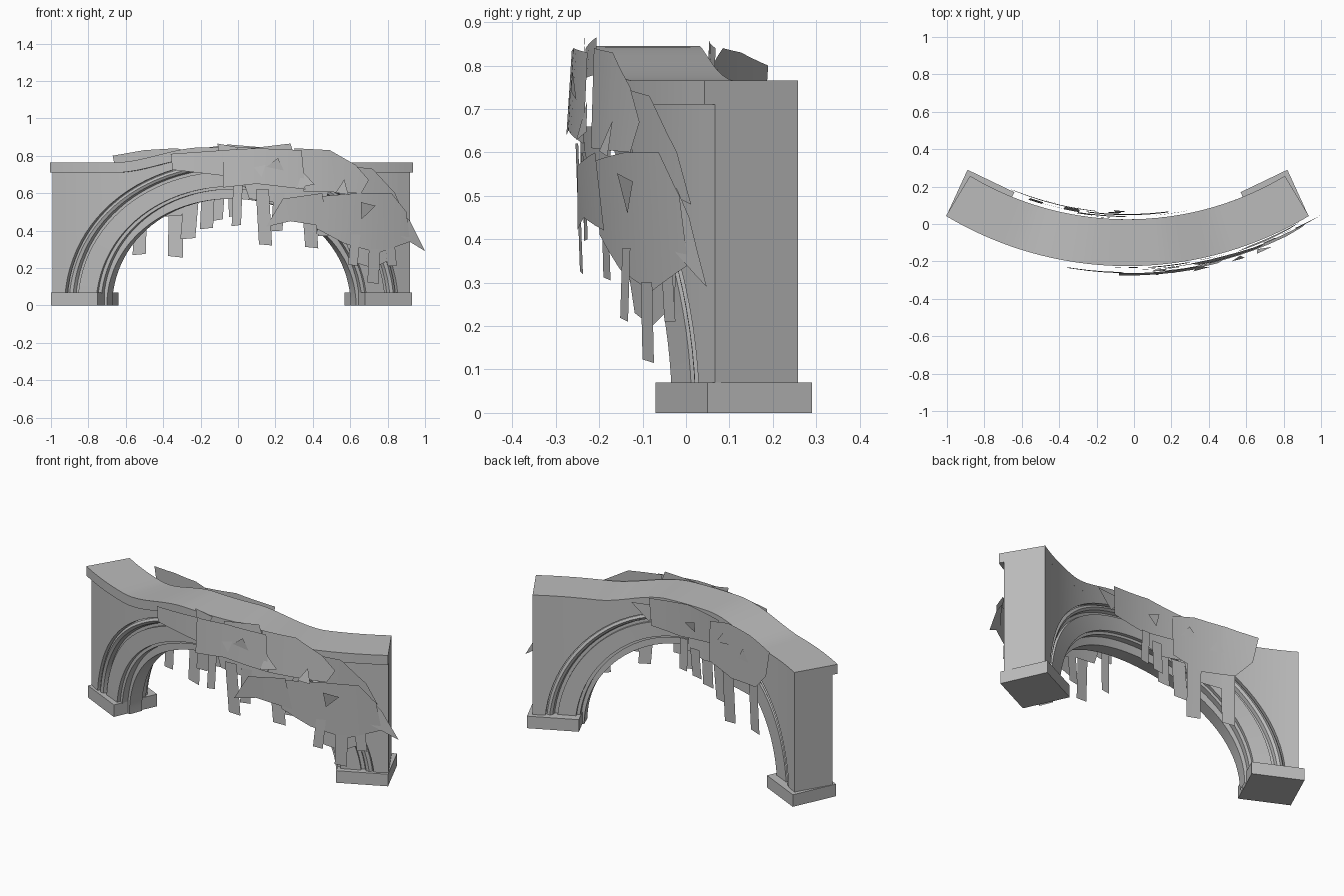
import bpy, bmesh, math, random

random.seed(4)
if "Cube" in bpy.data.objects:
    bpy.data.objects.remove(bpy.data.objects["Cube"])

# One stone grey for everything
stone = bpy.data.materials.new("stone_grey")
stone.use_nodes = True
GREY = (0.5, 0.5, 0.5, 1)
stone.diffuse_color = GREY
stone.node_tree.nodes["Principled BSDF"].inputs["Base Color"].default_value = GREY

CX, CY = -0.035, 1.665        # centre of the curved plan
FRONT, BACK, CAP = 1.862, 1.64, 1.89
END = 0.539                   # half angle of the wall
STEPS = 48


def polar(theta, r, z):
    return (CX + r * math.sin(theta), CY - r * math.cos(theta), z)


def top_height(theta):
    t = min(1, max(0, (0.62 - abs(theta) * FRONT) / 0.47))
    return 0.765 + 0.08 * t * t * (3 - 2 * t)


def finish(name, bm, angle=35, recalc=True):
    bmesh.ops.remove_doubles(bm, verts=bm.verts, dist=0.0001)
    if recalc:
        bmesh.ops.recalc_face_normals(bm, faces=bm.faces)
    mesh = bpy.data.meshes.new(name)
    bm.to_mesh(mesh)
    bm.free()
    mesh.materials.append(stone)
    obj = bpy.data.objects.new(name, mesh)
    bpy.context.collection.objects.link(obj)
    bpy.ops.object.select_all(action='DESELECT')
    obj.select_set(True)
    bpy.context.view_layer.objects.active = obj
    bpy.ops.object.shade_smooth_by_angle(angle=math.radians(angle))
    return obj


def loft(bm, rows, closed=False):
    rings = [[bm.verts.new(p) for p in row] for row in rows]
    n = len(rings[0])
    for a, b in zip(rings, rings[1:]):
        for i in range(n if closed else n - 1):
            j = (i + 1) % n
            bm.faces.new((a[i], a[j], b[j], b[i]))
    return rings


# Arch mouldings and soffit: (offset from opening, radius), mirrored front to back
half = [(0.20, 1.862), (0.20, 1.835), (0.192, 1.85), (0.175, 1.858), (0.158, 1.85),
        (0.15, 1.83), (0.13, 1.83), (0.13, 1.845), (0.02, 1.845), (0.02, 1.825),
        (0, 1.825), (0, 1.79), (-0.02, 1.79)]
profile = half + [(e, FRONT + BACK - r) for e, r in reversed(half)]


def arch_point(phi, e):
    rise = 0.62 + e * (0.75 if e > 0 else 2.5)
    return (0.73 + e) * math.cos(phi) / FRONT, rise * math.sin(phi)


bm = bmesh.new()
phis = [math.pi * i / STEPS for i in range(STEPS + 1)]
rows = []
for phi in phis:
    row = []
    for e, r in profile:
        theta, z = arch_point(phi, e)
        row.append(polar(theta, r, z))
    rows.append(row)
loft(bm, rows)

# Wall faces above the arch, and the end faces
columns = [(END, 0)] + [arch_point(p, 0.20) for p in phis] + [(-END, 0)]
for r in (FRONT, BACK):
    loft(bm, [[polar(t, r, z), polar(t, r, top_height(t) - 0.03)] for t, z in columns])
for t in (END, -END):
    zt = top_height(t) - 0.03
    loft(bm, [[polar(t, r, 0), polar(t, r, zt)] for r in (FRONT, BACK)])
finish("arch_wall", bm)

# Coping that overhangs the front
bm = bmesh.new()
rows = []
for i in range(STEPS + 1):
    t = END * (2 * i / STEPS - 1)
    h = top_height(t)
    rows.append([polar(t, CAP, h - 0.055), polar(t, CAP, h),
                 polar(t, BACK, h), polar(t, BACK, h - 0.055)])
rings = loft(bm, rows, closed=True)
bm.faces.new(rings[0])
bm.faces.new(rings[-1])
finish("coping", bm)

# Plinth blocks under both legs
for side, name in ((-1, "right_plinth"), (1, "left_plinth")):
    bm = bmesh.new()
    foot = [(0.965, 0.05), (0.715, -0.07), (0.605, 0.17), (0.855, 0.29)]
    rings = loft(bm, [[(CX + side * x, y, z) for x, y in foot] for z in (0, 0.07)], closed=True)
    for ring in rings:
        bm.faces.new(ring)
    finish(name, bm)


# Ivy: flat outlines in x and z, bent round the wall
def ivy_sheet(bm, outline, r, tilt=0.0):
    part = bmesh.new()
    part.faces.new([part.verts.new((x, 0, z)) for x, z in outline])
    for i in range(-12, 13):
        bmesh.ops.bisect_plane(part, geom=part.verts[:] + part.edges[:] + part.faces[:],
                               plane_co=(i * 0.08, 0, 0), plane_no=(1, 0, 0))
    zs = [z for x, z in outline]
    mid = (min(zs) + max(zs)) / 2
    for v in part.verts:
        rr = r + tilt * (v.co.z - mid)
        v.co.y = CY - math.sqrt(rr * rr - (v.co.x - CX) ** 2)
    mesh = bpy.data.meshes.new("scratch")
    part.to_mesh(mesh)
    part.free()
    bm.from_mesh(mesh)
    bpy.data.meshes.remove(mesh)


def ivy_strips(bm, strips, r):
    for x, top, bottom, w in strips:
        skew = random.uniform(-0.02, 0.02)
        ivy_sheet(bm, [(x - w, top), (x + w, top), (x + w + skew, bottom),
                       (x - w + skew, bottom + random.uniform(-0.01, 0.01))],
                  r + random.uniform(-0.015, 0.015), random.uniform(-0.05, 0.05))


def ivy_tufts(bm, spots, r, size):
    for x, z in spots:
        turn = random.uniform(0, 6.28)
        tri = [(x + size * random.uniform(0.6, 1.2) * math.cos(turn + k * 2.1),
                z + size * random.uniform(0.6, 1.2) * math.sin(turn + k * 2.1)) for k in range(3)]
        ivy_sheet(bm, tri, r, random.uniform(-0.25, 0.25))


front_sheets = [
    ([(-0.36, 0.81), (-0.07, 0.83), (-0.05, 0.69), (-0.35, 0.725)], 1.925),
    ([(-0.08, 0.83), (0.1, 0.84), (0.34, 0.83), (0.36, 0.62), (0.1, 0.65), (-0.08, 0.63)], 1.935),
    ([(-0.11, 0.865), (0, 0.845), (-0.03, 0.78), (-0.1, 0.8)], 1.9),
    ([(0.07, 0.84), (0.28, 0.865), (0.31, 0.78), (0.1, 0.77)], 1.9),
    ([(0.3, 0.84), (0.49, 0.83), (0.63, 0.75), (0.7, 0.67), (0.66, 0.6), (0.35, 0.61)], 1.915),
    ([(0.03, 0.66), (0.5, 0.66), (0.45, 0.5), (0.28, 0.52), (0.2, 0.55), (0.06, 0.57)], 1.91),
    ([(0.15, 0.42), (0.24, 0.57), (0.45, 0.6), (0.48, 0.42), (0.28, 0.45)], 1.93),
    ([(0.4, 0.58), (0.64, 0.6), (0.82, 0.6), (0.9, 0.5), (0.92, 0.34), (0.75, 0.28),
      (0.57, 0.33), (0.42, 0.41)], 1.92),
    ([(0.55, 0.75), (0.72, 0.73), (0.84, 0.6), (0.89, 0.48), (0.62, 0.55)], 1.9),
    ([(0.86, 0.52), (0.92, 0.45), (1.0, 0.29), (0.87, 0.37)], 1.915),
    ([(0.55, 0.4), (0.84, 0.36), (0.83, 0.25), (0.72, 0.2), (0.62, 0.23)], 1.9),
]
bm = bmesh.new()
for outline, r in front_sheets:
    ivy_sheet(bm, outline, r, random.uniform(-0.08, 0.08))
ivy_strips(bm, [(0.0, 0.66, 0.43, 0.025), (0.13, 0.62, 0.32, 0.035), (0.22, 0.6, 0.4, 0.03),
                (0.38, 0.5, 0.305, 0.035), (0.45, 0.52, 0.37, 0.03), (0.63, 0.38, 0.21, 0.025),
                (0.73, 0.3, 0.115, 0.03), (0.81, 0.36, 0.21, 0.025)], 1.91)
ivy_tufts(bm, [(0.12, 0.72), (0.2, 0.75), (0.35, 0.66), (0.56, 0.62), (0.68, 0.52)], 1.94, 0.055)
finish("front_ivy", bm, 30, False)

back_sheets = [
    ([(-0.67, 0.80), (-0.5, 0.83), (-0.33, 0.84), (-0.2, 0.81), (-0.2, 0.58), (-0.36, 0.53),
      (-0.55, 0.55), (-0.64, 0.65)], 1.605),
    ([(-0.26, 0.83), (-0.05, 0.86), (0.19, 0.84), (0.18, 0.68), (0, 0.66), (-0.24, 0.68)], 1.615),
    ([(-0.3, 0.72), (-0.05, 0.72), (-0.04, 0.59), (-0.15, 0.56), (-0.3, 0.58)], 1.625),
    ([(-0.58, 0.62), (-0.45, 0.63), (-0.28, 0.58), (-0.3, 0.48), (-0.5, 0.47)], 1.62),
    ([(0.1, 0.8), (0.3, 0.79), (0.2, 0.7)], 1.625),
]
bm = bmesh.new()
for outline, r in back_sheets:
    ivy_sheet(bm, outline, r, random.uniform(-0.08, 0.04))
ivy_strips(bm, [(-0.52, 0.56, 0.275, 0.035), (-0.33, 0.56, 0.255, 0.04), (-0.25, 0.57, 0.36, 0.04),
                (-0.16, 0.6, 0.415, 0.035), (-0.1, 0.62, 0.46, 0.03), (-0.03, 0.66, 0.48, 0.025)], 1.62)
ivy_tufts(bm, [(-0.45, 0.7), (-0.3, 0.74), (-0.08, 0.75)], 1.6, 0.055)
finish("back_ivy", bm, 30, False)
